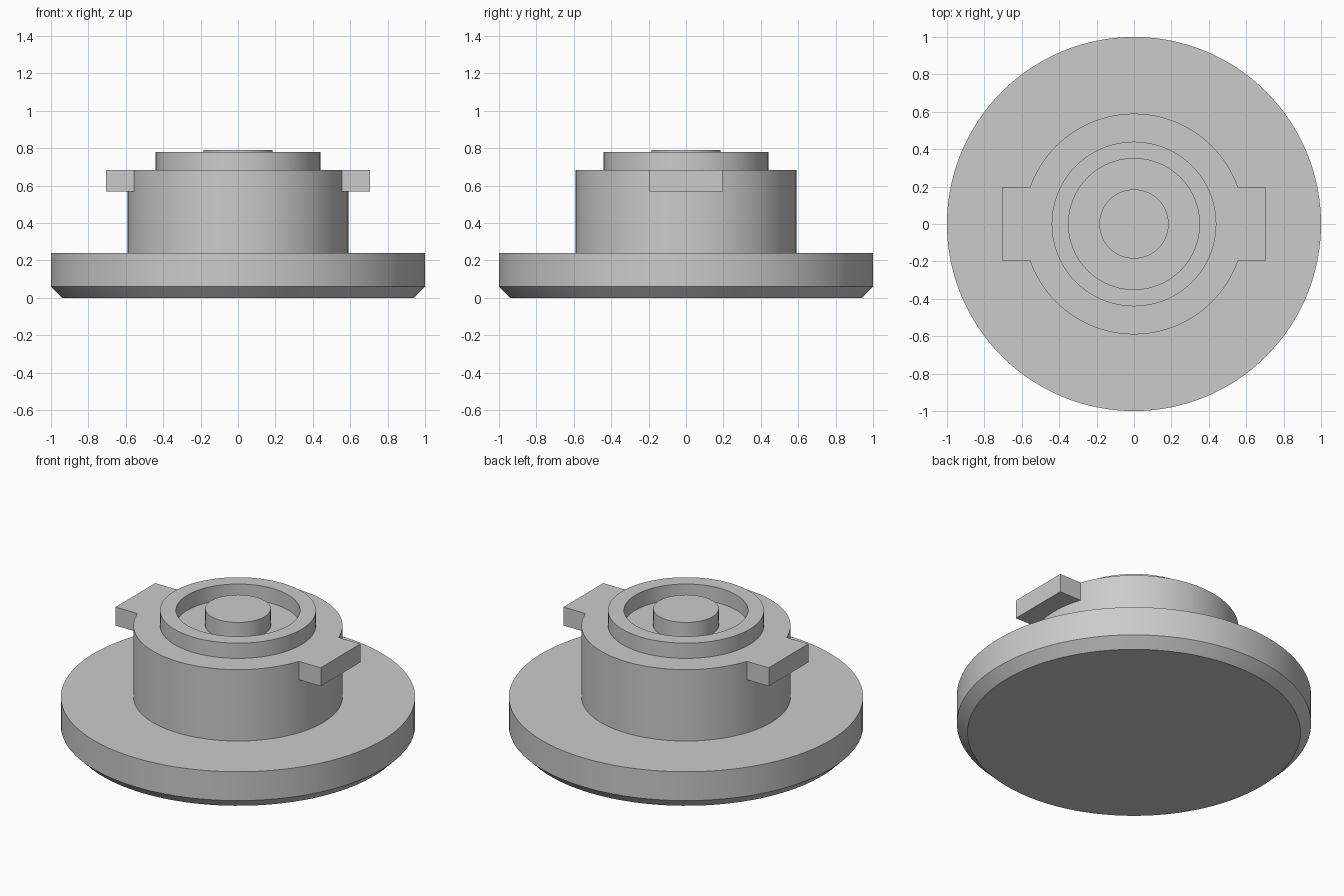
import bpy
import bmesh
import math

if "Cube" in bpy.data.objects:
    bpy.data.objects.remove(bpy.data.objects["Cube"], do_unlink=True)

SEGMENTS = 128
GREY = (0.6, 0.6, 0.6, 1.0)

grey = bpy.data.materials.new("light_grey")
grey.use_nodes = True
grey.diffuse_color = GREY
grey.node_tree.nodes["Principled BSDF"].inputs["Base Color"].default_value = GREY


def add_object(name, bm):
    bmesh.ops.recalc_face_normals(bm, faces=bm.faces)
    mesh = bpy.data.meshes.new(name)
    bm.to_mesh(mesh)
    bm.free()
    mesh.materials.append(grey)
    obj = bpy.data.objects.new(name, mesh)
    bpy.context.collection.objects.link(obj)
    return obj


def lathe(name, profile, closed=False):
    """Turn an (r, z) profile round z; cap both ends unless it is a closed loop."""
    bm = bmesh.new()
    rings = []
    for r, z in profile:
        angles = [math.tau * i / SEGMENTS for i in range(SEGMENTS)]
        rings.append([bm.verts.new((r * math.cos(a), r * math.sin(a), z)) for a in angles])
    pairs = list(zip(rings, rings[1:]))
    if closed:
        pairs.append((rings[-1], rings[0]))
    else:
        bm.faces.new(rings[0])
        bm.faces.new(rings[-1])
    for low, high in pairs:
        for i in range(SEGMENTS):
            j = (i + 1) % SEGMENTS
            bm.faces.new((low[i], low[j], high[j], high[i]))
    return add_object(name, bm)


def box(name, low, high):
    bm = bmesh.new()
    bmesh.ops.create_cube(bm, size=1)
    for v in bm.verts:
        v.co = [h if c > 0 else l for c, l, h in zip(v.co, low, high)]
    return add_object(name, bm)


# Chamfered base flange
base = lathe("base_flange", [(0.94, 0), (1, 0.06), (1, 0.24)])

# Round body with a locking lug on each side, flush with its top
body = lathe("body_with_lugs", [(0.59, 0.2), (0.59, 0.685)])
lugs = box("lug_bar", (-0.707, -0.195, 0.57), (0.707, 0.195, 0.685))
union = body.modifiers.new("join_lugs", "BOOLEAN")
union.operation = "UNION"
union.solver = "EXACT"
union.object = lugs
bpy.context.view_layer.objects.active = body
bpy.ops.object.modifier_apply(modifier=union.name)
bpy.data.objects.remove(lugs, do_unlink=True)

# Raised rim and centre pin, sunk slightly into the body
rim = lathe("top_rim", [(0.35, 0.65), (0.44, 0.65), (0.44, 0.78), (0.35, 0.78)], closed=True)
pin = lathe("centre_pin", [(0.185, 0.65), (0.185, 0.79)])

# Smooth round sides with sharp edges
bpy.ops.object.select_all(action="DESELECT")
for part in (base, body, rim, pin):
    part.select_set(True)
bpy.ops.object.shade_smooth_by_angle(angle=math.radians(30))
